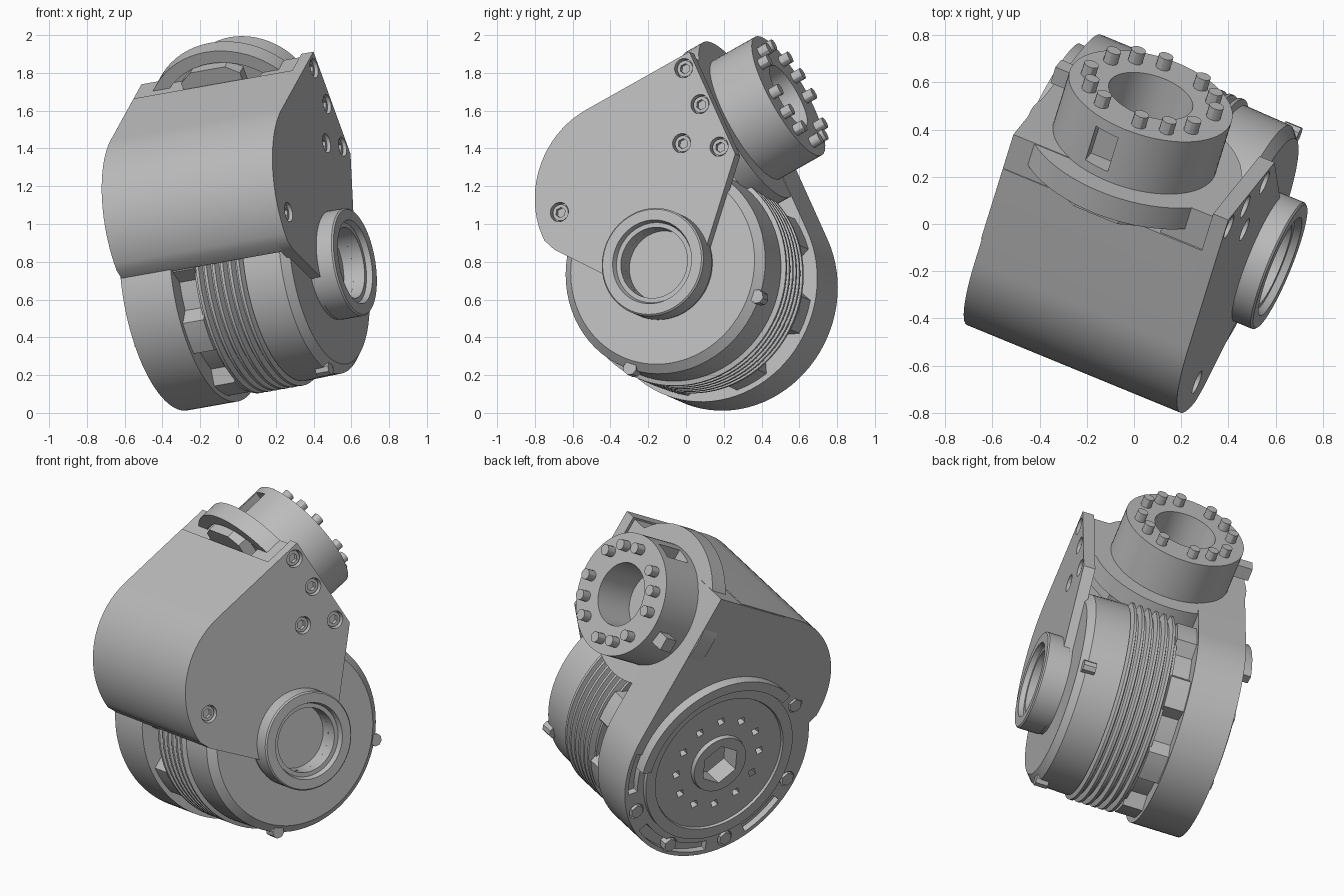
import bpy, bmesh
from math import sin, cos, radians
from mathutils import Vector, Matrix

if "Cube" in bpy.data.objects:
    bpy.data.objects.remove(bpy.data.objects["Cube"])

# One metal grey for everything
grey = bpy.data.materials.new("metal_grey")
grey.use_nodes = True
grey.diffuse_color = (0.5, 0.5, 0.5, 1)
grey.node_tree.nodes["Principled BSDF"].inputs["Base Color"].default_value = (0.5, 0.5, 0.5, 1)

# Tilted frame: local x = drum axis, local y = flange axis, origin on the hub face
ax = Vector((0.913, -0.375, 0.162)).normalized()
ay = Vector((0.26, 0.84, 0.473))
ay = (ay - ax * ay.dot(ax)).normalized()
az = ax.cross(ay)
FRAME = Matrix.Translation((0.62, -0.18, 0.80)) @ Matrix((ax, ay, az)).transposed().to_4x4()


def place(u, v, h, axis, centre):
    if axis == "drum":
        return Vector((h, u + centre[0], v + centre[1]))
    return Vector((u + centre[0], h, v + centre[1]))


def finish(name, bm):
    bmesh.ops.remove_doubles(bm, verts=bm.verts, dist=1e-5)
    bmesh.ops.recalc_face_normals(bm, faces=bm.faces)
    mesh = bpy.data.meshes.new(name)
    bm.to_mesh(mesh)
    bm.free()
    mesh.materials.append(grey)
    ob = bpy.data.objects.new(name, mesh)
    bpy.context.collection.objects.link(ob)
    ob.matrix_world = FRAME
    return ob


def prism(name, pts, h0, h1, axis="drum", centre=(0, 0)):
    bm = bmesh.new()
    lo, hi = [[bm.verts.new(place(u, v, h, axis, centre)) for u, v in pts] for h in (h0, h1)]
    bm.faces.new(lo)
    bm.faces.new(hi)
    n = len(pts)
    for i in range(n):
        j = (i + 1) % n
        bm.faces.new((lo[i], lo[j], hi[j], hi[i]))
    return finish(name, bm)


def lathe(name, profile, axis="drum", centre=(0, 0), n=64):
    bm = bmesh.new()
    rings = []
    for r, h in profile:
        if r == 0:
            rings.append([bm.verts.new(place(0, 0, h, axis, centre))] * n)
        else:
            rings.append([bm.verts.new(place(*p, h, axis, centre)) for p in arc(r, 0, 360, n, False)])
    for a, b in zip(rings, rings[1:] + rings[:1]):
        for i in range(n):
            j = (i + 1) % n
            quad = list(dict.fromkeys((a[i], a[j], b[j], b[i])))
            if len(quad) > 2:
                bm.faces.new(quad)
    return finish(name, bm)


def arc(r, start, end, n, closed=True, centre=(0, 0)):
    steps = n - 1 if closed else n
    angles = [radians(start + (end - start) * i / steps) for i in range(n)]
    return [(centre[0] + r * cos(t), centre[1] + r * sin(t)) for t in angles]


def polar(r, deg, centre=(0, 0)):
    return centre[0] + r * cos(radians(deg)), centre[1] + r * sin(radians(deg))


def disc(name, r, h0, h1, axis="drum", centre=(0, 0), n=64):
    return prism(name, arc(r, 0, 360, n, False), h0, h1, axis, centre)


def arc_bar(name, r0, r1, start, end, h0, h1, n=8):
    return prism(name, arc(r1, start, end, n) + arc(r0, end, start, n), h0, h1)


def boolean(ob, tools, op="DIFFERENCE"):
    for tool in tools:
        mod = ob.modifiers.new("cut", "BOOLEAN")
        mod.operation, mod.object, mod.solver = op, tool, "EXACT"
        bpy.context.view_layer.objects.active = ob
        bpy.ops.object.modifier_apply(modifier=mod.name)
        bpy.data.objects.remove(tool)


def rect(u, v):
    return [(-u, -v), (u, -v), (u, v), (-u, v)]


# Side plate with bolt holes and hub bore
cover_arc = arc(0.505, 90, 182, 20, centre=(-0.015, 0.45))
plate = prism("side_plate", [(0.635, 0.955)] + cover_arc + [(-0.49, 0.36)]
              + arc(0.285, 165, 352, 24) + [(0.635, 0.33)], -0.165, -0.095)
holes = [(0.57, 0.89), (0.57, 0.67), (0.39, 0.53), (0.57, 0.41), (-0.38, 0.53)]
boolean(plate, [disc("cutter", 0.19, -0.3, 0, n=48)]
        + [disc("cutter", 0.052, -0.14, 0, centre=p, n=20) for p in holes])
for p in holes:
    screw = disc("plate_screw", 0.044, -0.15, -0.112, centre=p, n=20)
    boolean(screw, [disc("cutter", 0.028, -0.135, 0, centre=p, n=6)])

# Hub ring on the side plate
lathe("hub_ring", [(0.19, -0.13), (0.29, -0.13), (0.29, -0.008), (0.282, 0), (0.225, 0),
                   (0.215, -0.03), (0.19, -0.03)])

# Rounded front cover
prism("front_cover", [(0.45, 0.955)] + cover_arc + [(-0.49, 0.36), (-0.3, 0.3), (0.45, 0.33)],
      -1.085, -0.155)

# Motor drum with cooling ribs
profile = [(0, -0.15), (0.525, -0.15), (0.57, -0.19), (0.575, -0.40), (0.55, -0.40)]
for i in range(6):
    s = 0.405 + i * 0.047
    profile += [(0.56, -s), (0.597, -s - 0.01), (0.597, -s - 0.026), (0.56, -s - 0.036)]
profile += [(0.56, -0.69), (0.5, -0.69), (0.5, -0.82), (0, -0.82)]
lathe("motor_drum", profile, n=72)

# Lugs between the ribs and the left frame, small ears on the right face
outline = []
for k in range(8):
    outline += [polar(0.592, k * 45 + d) for d in (-9, -3, 3, 9)]
    outline += [polar(0.515, k * 45 + d) for d in (14, 22, 31)]
prism("drum_lugs", outline, -0.81, -0.68)
for k in range(4):
    disc("drum_ear", 0.038, -0.24, -0.165, centre=polar(0.565, 45 + 90 * k), n=8)

# Left frame: large disc running up to the flange
frame = prism("left_frame", [(0.62, 0.95), (0.1, 0.95)] + arc(0.62, 130, 360, 56), -1.09, -0.80)
cuts = [disc("cutter", 0.49, -1.2, -1.0)]
for deg in (204, 256, 284, 338):
    cuts.append(arc_bar("cutter", 0.535, 0.595, deg - 13, deg + 13, -1.2, -1.05))
bolts = [125, 178, 230, 270, 311]
cuts += [disc("cutter", 0.048, -1.2, -1.06, centre=polar(0.56, d), n=16) for d in bolts]
boolean(frame, cuts)
for d in bolts:
    disc("frame_bolt", 0.042, -1.1, -1.0, centre=polar(0.56, d), n=6)
arc_bar("raised_lip", 0.50, 0.56, -18, 110, -1.15, -1.08, 24)

# End cap with hexagon bore and a ring of small square holes
cap = lathe("end_cap", [(0, -0.99), (0.495, -0.99), (0.495, -1.115), (0.43, -1.115), (0.425, -1.1),
                        (0.18, -1.1), (0.175, -1.125), (0, -1.125)])
boolean(cap, [disc("cutter", 0.125, -1.2, -0.92, n=6)]
        + [disc("cutter", 0.028, -1.2, -1.05, centre=polar(0.28, 30 * k), n=4) for k in range(12)])

# Flange base: block and round cup, hollow at the front
FC = (-0.63, 0.65)
base = prism("flange_base", [(-0.3, 0.33), (-0.155, 0.55), (-0.155, 0.945), (-1.08, 0.945), (-1.08, 0.33)],
             0.45, 0.617, "flange")
boolean(base, [disc("tool", 0.47, 0.51, 0.617, "flange", FC)], "UNION")
boolean(base, [disc("cutter", 0.40, 0.40, 0.57, "flange", FC)])
prism("inner_bracket", [(-0.17, 0), (0.17, 0), (0.17, 0.34), (0.1, 0.39), (-0.1, 0.39), (-0.17, 0.34)],
      0.46, 0.53, "flange", FC)

# Output flange with side window, pins and key tab
flange = lathe("output_flange", [(0, 0.60), (0.36, 0.60), (0.36, 0.88), (0.185, 0.88),
                                 (0.18, 0.63), (0, 0.63)], "flange", FC)
boolean(flange, [prism("cutter", rect(0.055, 0.09), 0.66, 0.83, "flange", polar(0.36, 101, FC))])
for quarter in range(4):
    for step in (-25, 0, 25):
        disc("flange_pin", 0.032, 0.86, 0.935, "flange", polar(0.28, 57 + 90 * quarter + step, FC), 12)
prism("key_tab", rect(0.06, 0.04), 0.74, 0.82, "flange", polar(0.38, 190, FC))

# Smooth shading with sharp edges kept
bpy.ops.object.select_all(action="DESELECT")
for ob in bpy.context.collection.objects:
    if ob.type == "MESH" and grey.name in ob.data.materials:
        ob.select_set(True)
        bpy.context.view_layer.objects.active = ob
bpy.ops.object.shade_smooth_by_angle(angle=radians(30))
